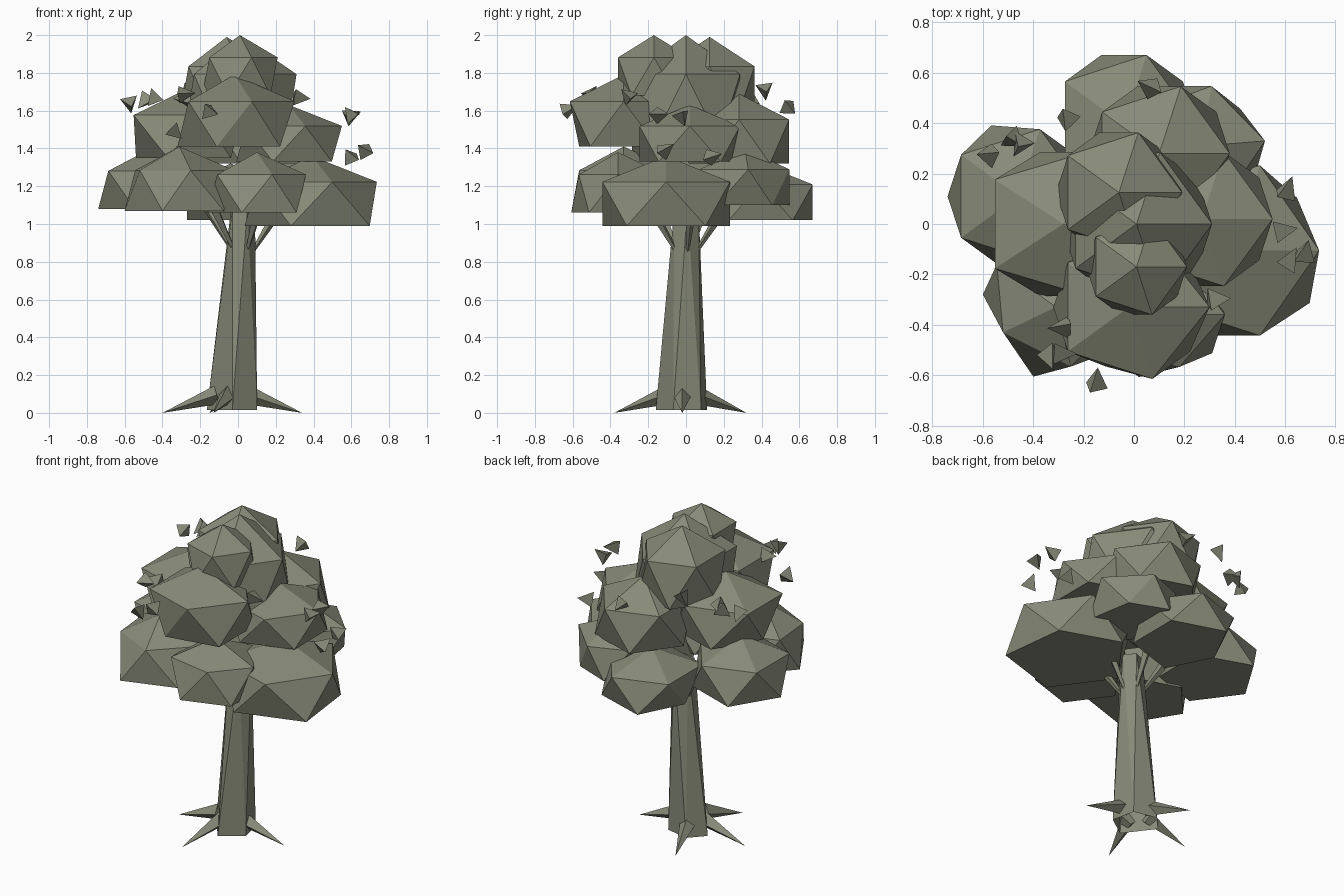
import bpy, bmesh, math, random
from mathutils import Vector, Matrix, Euler

cube = bpy.data.objects.get("Cube")
if cube:
    bpy.data.objects.remove(cube, do_unlink=True)

random.seed(4)

mat = bpy.data.materials.new("grey_olive")
mat.use_nodes = True
COLOUR = (0.245, 0.258, 0.19, 1)
mat.diffuse_color = COLOUR
mat.node_tree.nodes["Principled BSDF"].inputs["Base Color"].default_value = COLOUR


def finish(bm, name):
    bmesh.ops.recalc_face_normals(bm, faces=bm.faces)
    mesh = bpy.data.meshes.new(name)
    bm.to_mesh(mesh)
    bm.free()
    mesh.materials.append(mat)
    obj = bpy.data.objects.new(name, mesh)
    bpy.context.collection.objects.link(obj)


def ring(bm, x, y, z, r, degrees):
    """Vertices around a circle at the given angles."""
    angles = [math.radians(d) for d in degrees]
    return [bm.verts.new((x + r * math.cos(a), y + r * math.sin(a), z)) for a in angles]


def foliage(name, x, y, r, bottom, top, nudges={}):
    """Faceted clump, pointed on top and flat underneath, with uneven corners."""
    bm = bmesh.new()
    upper = ring(bm, x, y, bottom + 0.63 * (top - bottom), r, range(0, 360, 72))
    lower = ring(bm, x, y, bottom, r, range(36, 396, 72))
    apex = bm.verts.new((x, y, top))
    for corner, (dx, dy) in nudges.items():
        (upper + lower)[corner].co += Vector((dx, dy, 0))
    for i in range(5):
        j = (i + 1) % 5
        bm.faces.new((upper[i], upper[j], apex))
        bm.faces.new((upper[i], lower[i], upper[j]))
        bm.faces.new((upper[j], lower[i], lower[j]))
    bm.faces.new(lower)
    finish(bm, name)


def spike(name, start, end, r1, r2):
    """Tapered four-sided limb between two points."""
    a, b = Vector(start), Vector(end)
    d = b - a
    m = Matrix.Translation((a + b) / 2) @ d.to_track_quat('Z', 'Y').to_matrix().to_4x4()
    bm = bmesh.new()
    bmesh.ops.create_cone(bm, cap_ends=True, segments=4, radius1=r1,
                          radius2=r2, depth=d.length, matrix=m)
    finish(bm, name)


# Foliage: x, y, radius, bottom, top, corner nudges (0-4 upper, 5-9 lower)
clumps = {
    "lower_front_right": (-0.31, -0.33, 0.29, 1.07, 1.41,
                          {3: (.025, .07), 4: (-.03, .04), 7: (0, .05)}),
    "lower_front": (0.10, -0.36, 0.26, 1.06, 1.38, {4: (0, .04)}),
    "lower_left": (0.39, -0.105, 0.355, 0.99, 1.36, {0: (-.01, 0), 5: (-.03, 0), 9: (.02, 0)}),
    "lower_right": (-0.46, 0.11, 0.28, 1.08, 1.40, {6: (-.02, .015)}),
    "lower_back": (-0.04, 0.395, 0.29, 1.02, 1.32, {7: (.06, 0)}),
    "lower_back_left": (0.27, 0.31, 0.25, 1.10, 1.40, {0: (0, .02), 1: (-.04, 0), 5: (-.05, 0)}),
    "upper_front": (-0.02, -0.33, 0.30, 1.41, 1.79, {0: (.02, 0), 8: (0, .05)}),
    "upper_left": (0.27, 0.02, 0.28, 1.33, 1.63),
    "upper_right": (-0.28, 0.0, 0.30, 1.35, 1.71, {2: (-.03, 0), 3: (-.03, 0), 7: (.04, 0)}),
    "upper_back": (0.10, 0.28, 0.28, 1.32, 1.69),
    "crown_centre": (0.01, 0.0, 0.30, 1.44, 2.00),
    "crown_back": (-0.06, 0.125, 0.25, 1.57, 1.99),
    "crown_front": (0.01, -0.17, 0.20, 1.68, 2.00),
}
for name, dims in clumps.items():
    foliage("foliage_" + name, *dims)

# Trunk: five-sided, tapered, leaning and twisted, open underneath
bm = bmesh.new()
base = ring(bm, -0.03, -0.02, 0.015, 0.14, (-90, -20, 45, 110, 164))
head = ring(bm, 0.022, 0.0, 1.08, 0.068, range(-138, 222, 72))
for i in range(5):
    j = (i + 1) % 5
    bm.faces.new((base[i], base[j], head[j]))
    bm.faces.new((base[i], head[j], head[i]))
bm.faces.new(head)
finish(bm, "trunk")

# Roots
for side, tip in (("right", (-0.40, -0.02, 0)), ("left", (0.34, -0.02, 0)),
                  ("front", (-0.13, -0.38, 0)), ("back", (-0.15, 0.32, 0))):
    start = Vector((-0.03, -0.02, 0.105)).lerp(Vector((tip[0], tip[1], 0.06)), 0.22)
    spike("root_" + side, start, tip, 0.05, 0)

# Branches: thin where they leave the trunk, thicker inside the foliage
for i in range(5):
    a = math.radians(72 * i + 8)
    c, s = math.cos(a), math.sin(a)
    spike("branch_%d" % (i + 1), (0.022 + 0.06 * c, 0.06 * s, 0.86),
          (0.02 + 0.24 * c, 0.24 * s, 1.14), 0.01, 0.032)

# Loose leaves
leaves = [(.62, -.13, 1.58), (.68, -.10, 1.40), (.61, .15, 1.36), (.34, -.30, 1.67),
          (.61, -.02, 1.58), (-.15, -.61, 1.61), (-.30, -.41, 1.66), (-.27, -.51, 1.69),
          (-.33, -.54, 1.51), (.05, .55, 1.63), (-.28, .42, 1.69), (-.50, .33, 1.64),
          (-.57, .29, 1.62), (-.46, .30, 1.65)]
for i, p in enumerate(leaves):
    rot = Euler([random.uniform(0, 6.28) for k in range(3)]).to_matrix().to_4x4()
    bm = bmesh.new()
    bmesh.ops.create_cone(bm, cap_ends=True, segments=3, radius1=0.053, radius2=0,
                          depth=0.09, matrix=Matrix.Translation(p) @ rot)
    finish(bm, "leaf_%d" % (i + 1))
